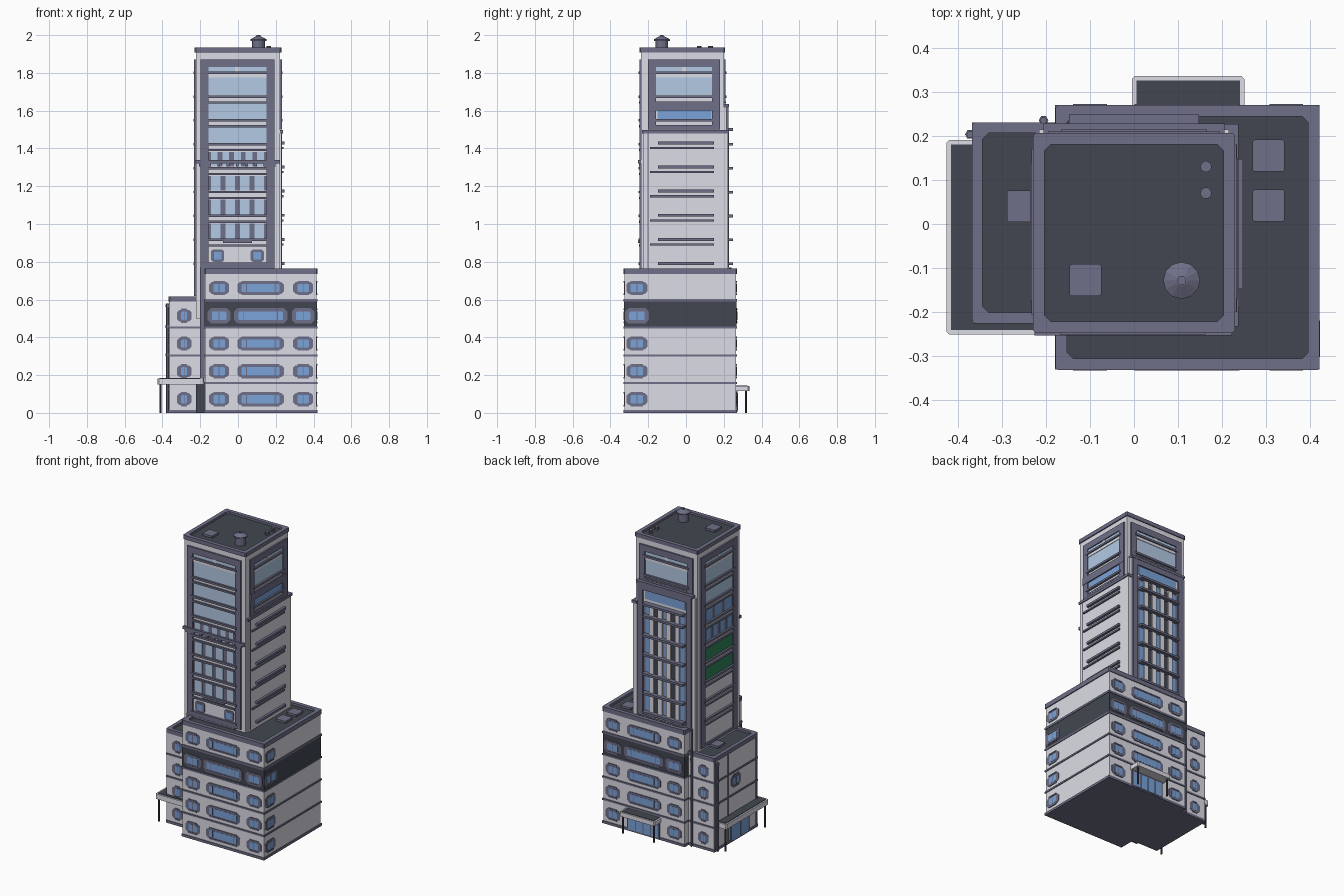
import bpy, bmesh, math

cube = bpy.data.objects.get("Cube")
if cube:
    bpy.data.objects.remove(cube)

COLOURS = {
    "wall": (0.72, 0.72, 0.79), "trim": (0.16, 0.16, 0.25), "dark": (0.054, 0.062, 0.08),
    "blue_glass": (0.20, 0.37, 0.70), "pale_glass": (0.45, 0.59, 0.78), "green": (0.03, 0.23, 0.10),
}
mats = {}
for key, rgb in COLOURS.items():
    m = bpy.data.materials.new(key)
    m.use_nodes = True
    m.diffuse_color = (*rgb, 1)
    m.node_tree.nodes["Principled BSDF"].inputs["Base Color"].default_value = (*rgb, 1)
    mats[key] = m

parts = {}


def mesh_of(name, mat):
    return parts.setdefault((name, mat), bmesh.new())


def loft(name, mat, a, b):
    """Closed solid between two matching outlines."""
    bm = mesh_of(name, mat)
    va, vb = [bm.verts.new(p) for p in a], [bm.verts.new(p) for p in b]
    n = len(a)
    bm.faces.new(va[::-1])
    bm.faces.new(vb)
    for i in range(n):
        j = (i + 1) % n
        bm.faces.new((va[i], va[j], vb[j], vb[i]))


def outline(a0, a1, b0, b1, c=0):
    if not c:
        return [(a0, b0), (a1, b0), (a1, b1), (a0, b1)]
    return [(a0 + c, b0), (a1 - c, b0), (a1, b0 + c), (a1, b1 - c),
            (a1 - c, b1), (a0 + c, b1), (a0, b1 - c), (a0, b0 + c)]


def slab(name, mat, x0, x1, y0, y1, z0, z1, c=0):
    o = outline(x0, x1, y0, y1, c)
    loft(name, mat, [(*p, z0) for p in o], [(*p, z1) for p in o])


def rim(name, mat, x0, x1, y0, y1, z0, z1, w):
    """Parapet ring with cut corners."""
    bm = mesh_of(name, mat)
    rings = []
    for z in (z0, z1):
        for o in (outline(x0, x1, y0, y1, 0.006), outline(x0 + w, x1 - w, y0 + w, y1 - w, 0.014)):
            rings.append([bm.verts.new((*p, z)) for p in o])
    for a, b in ((0, 1), (1, 3), (3, 2), (2, 0)):
        for i in range(8):
            j = (i + 1) % 8
            bm.faces.new((rings[a][i], rings[a][j], rings[b][j], rings[b][i]))


# Sides: front -y, back +y, left +x, right -x; p is the wall plane, d the depth out of it
SIDES = {"front": lambda u, d, z: (u, -d, z), "back": lambda u, d, z: (u, d, z),
         "left": lambda u, d, z: (d, u, z), "right": lambda u, d, z: (-d, u, z)}


def plate(name, mat, side, p, u0, u1, z0, z1, d, c=0):
    o, f = outline(u0, u1, z0, z1, c), SIDES[side]
    loft(name, mat, [f(u, p - 0.004, z) for u, z in o], [f(u, p + d, z) for u, z in o])


def frame(name, mat, side, p, u0, u1, z0, z1, w, d):
    for a, b, lo, hi in ((u0, u0 + w, z0, z1), (u1 - w, u1, z0, z1),
                         (u0 + w, u1 - w, z1 - w, z1), (u0 + w, u1 - w, z0, z0 + w * 0.4)):
        plate(name, mat, side, p, a, b, lo, hi, d)


def pipe(name, mat, x, y, z0, z1, r0, r1=None, n=10):
    r1 = r0 if r1 is None else r1
    ring = [(math.cos(2 * math.pi * i / n), math.sin(2 * math.pi * i / n)) for i in range(n)]
    loft(name, mat, [(x + r0 * a, y + r0 * b, z0) for a, b in ring],
         [(x + r1 * a, y + r1 * b, z1) for a, b in ring])


def window(side, p, u, z, w, big=False):
    """Cut-corner surround with glass, one mullion pair and sills."""
    h = 0.042 if big else 0.031
    plate("window_surrounds", "trim", side, p, u - w / 2, u + w / 2, z - h, z + h, 0.0025, 0.02 if big else 0.012)
    g = w / 2 - 0.022
    plate("window_panes", "blue_glass", side, p, u - g, u + g, z - 0.022, z + 0.022, 0.0035, 0.005)
    for m in ((u - g * 0.75, u + g * 0.75) if w > 0.2 else (u,)):
        plate("window_mullions", "trim", side, p, m - 0.002, m + 0.002, z - 0.022, z + 0.022, 0.0045)
    for s in (-1, 1):
        plate("window_sills", "trim", side, p, u - g, u + g, z + s * 0.034 - 0.004, z + s * 0.034 + 0.004, 0.005)


FLOOR = 0.147
# Base block and side wing
slab("base_block", "wall", -0.175, 0.415, -0.325, 0.265, 0.006, 0.745)
slab("base_dark_floor", "dark", -0.177, 0.417, -0.327, 0.267, 0.45, 0.595)
slab("base_roof", "dark", -0.17, 0.41, -0.32, 0.26, 0.745, 0.75)
rim("base_parapet", "trim", -0.178, 0.421, -0.331, 0.27, 0.735, 0.765, 0.026)
slab("wing_block", "wall", -0.362, -0.17, -0.22, 0.225, 0.006, 0.6)
slab("wing_roof", "dark", -0.357, -0.17, -0.215, 0.22, 0.6, 0.603)
rim("wing_parapet", "trim", -0.367, -0.17, -0.225, 0.23, 0.59, 0.617, 0.024)
for i in range(5):
    z, t = (0, 0.016) if i == 0 else (FLOOR * i + 0.005, 0.011)
    slab("base_bands", "trim", -0.179, 0.42, -0.33, 0.27, z, z + t)
    if i < 4:
        slab("wing_bands", "trim", -0.367, -0.17, -0.225, 0.23, z, z + t)
slab("base_bands", "trim", -0.179, 0.42, -0.33, 0.27, 0.59, 0.601)

# Rows of windows on the lower floors
for i in range(5):
    z, big = 0.073 + FLOOR * i, i == 3
    for side, p in (("front", 0.325), ("back", 0.265)):
        for u, w in ((-0.1, 0.105), (0.12, 0.245), (0.345, 0.105)):
            if side == "front" or i > 0 or u < 0 or u > 0.3:
                window(side, p + 0.002 * big, u, z, w * (1.15 if big else 1), big)
    window("left", 0.415 + 0.002 * big, -0.26, z, 0.11 * (1.15 if big else 1), big)
    if i < 4:
        window("front", 0.22, -0.285, z, 0.075)
        window("back", 0.225, -0.285, z, 0.075)
window("right", 0.362, 0.0, 0.39, 0.1, True)
for u in (-0.212, 0.08, 0.217):
    plate("wing_pilasters", "trim", "right", 0.362, u - 0.006, u + 0.006, 0.006, 0.6, 0.004)

# Entrances with canopies on posts
plate("back_door_frame", "trim", "back", 0.265, 0.005, 0.24, 0.006, 0.115, 0.007)
for i in range(4):
    plate("back_doors", "blue_glass", "back", 0.265, 0.015 + i * 0.055, 0.063 + i * 0.055, 0.012, 0.105, 0.009)
plate("wing_door_frame", "trim", "right", 0.362, -0.13, 0.06, 0.006, 0.13, 0.007)
for u in (-0.12, -0.03):
    plate("wing_doors", "blue_glass", "right", 0.362, u, u + 0.08, 0.012, 0.12, 0.009)
slab("back_canopy", "wall", -0.005, 0.25, 0.26, 0.335, 0.115, 0.143, 0.006)
slab("back_canopy_top", "dark", 0.006, 0.24, 0.26, 0.325, 0.143, 0.146)
slab("wing_canopy", "wall", -0.425, -0.18, -0.25, 0.19, 0.15, 0.183, 0.006)
slab("wing_canopy_top", "dark", -0.415, -0.18, -0.24, 0.18, 0.183, 0.186)
for x, y, z in ((0.01, 0.318, 0.12), (0.235, 0.318, 0.12), (-0.41, -0.235, 0.155), (-0.41, 0.175, 0.155)):
    pipe("canopy_posts", "dark", x, y, 0, z, 0.006)
slab("corner_recess", "dark", -0.222, -0.17, -0.238, -0.2, 0, 0.15)

# Tower core and crown
slab("tower_core", "wall", -0.222, 0.222, -0.237, 0.2, 0.5, 1.915)
slab("tower_roof", "dark", -0.215, 0.215, -0.23, 0.195, 1.915, 1.92)
rim("tower_parapet", "trim", -0.229, 0.229, -0.247, 0.206, 1.908, 1.934, 0.026)

LEDGE = [0.79 + 0.1263 * i for i in range(9)]


def facade(side, p, u0, u1, floors, bottom):
    """Framed recess with a glazing type on each floor."""
    frame("tower_frames", "trim", side, p, u0, u1, bottom, 1.872, 0.042, 0.01)
    a, b = u0 + 0.042, u1 - 0.042
    mid = (a + b) / 2
    plate("tower_lamps", "wall", side, p, mid - 0.012, mid + 0.012, 1.808, 1.83, 0.006)
    plate("tower_spandrels", "wall", side, p, a, b, 1.776, 1.796, 0.006)
    for i, (mat, panes) in floors.items():
        z0 = LEDGE[i] + 0.008
        z1 = 1.83 if i == 7 else LEDGE[i + 1] - (0.04 if panes > 1 else 0.034)
        step = (b - a) / panes
        gap = 0.013 if panes > 1 else 0
        if panes > 1:
            plate("pane_backing", "trim", side, p, a, b, z0, z1, 0.001)
        for k in range(panes):
            plate("tower_glass", mat, side, p, a + k * step + gap, a + (k + 1) * step - gap, z0, z1, 0.003)
    for z in LEDGE:
        if z > bottom:
            plate("tower_ledges", "trim", side, p, a - 0.012, b + 0.012, z - 0.006, z + 0.007, 0.014)
            if z < 1.75:
                plate("tower_ledges", "trim", side, p, a, b, z - 0.036, z - 0.025, 0.011)


pale, blue, green = "pale_glass", "blue_glass", "green"
facade("front", 0.237, -0.198, 0.192, {7: (pale, 1), 6: (pale, 1), 5: (pale, 1), 4: (pale, 5),
                                       3: (pale, 4), 2: (pale, 4), 1: (pale, 4)}, 0.765)
facade("right", 0.222, -0.205, 0.17, {7: (pale, 1), 6: (pale, 1), 5: (blue, 3), 4: (blue, 4),
                                      3: (green, 1), 2: (green, 1)}, 0.62)
facade("left", 0.222, -0.2, 0.18, {7: (pale, 1)}, 1.5)
facade("back", 0.2, -0.195, 0.195, {7: (pale, 1)}, 1.64)
# Lower crown storey on the left side: trim band over a low strip window
plate("left_crown_band", "trim", "left", 0.222, -0.2, 0.18, 1.6, 1.645, 0.012)
plate("left_crown_glass", blue, "left", 0.222, -0.15, 0.135, 1.556, 1.6, 0.004)
# Lowest tower storey facing the base roof
for s in (-1, 1):
    u = -0.003 + s * 0.105
    plate("terrace_window_frames", "trim", "front", 0.237, u - 0.035, u + 0.035, 0.8, 0.865, 0.005, 0.01)
    plate("terrace_windows", blue, "front", 0.237, u - 0.02, u + 0.02, 0.812, 0.853, 0.007)
plate("terrace_lintel", "trim", "front", 0.237, -0.08, 0.075, 0.9, 0.912, 0.016)
# Belt course with blocks
plate("belt_course", "trim", "front", 0.237, -0.225, 0.222, 1.32, 1.338, 0.016)
for i in range(9):
    u = -0.2 + i * 0.049
    plate("belt_blocks", "trim", "front", 0.237, u - 0.007, u + 0.007, 1.305, 1.32, 0.013)

# Left tower panel with louvre stripes
slab("left_panel", "wall", 0.2, 0.231, -0.226, 0.222, 0.75, 1.48)
slab("left_panel_cap", "trim", 0.2, 0.237, -0.232, 0.227, 1.48, 1.497)
plate("left_panel_joint", "trim", "left", 0.231, -0.204, -0.199, 0.76, 1.48, 0.002)
for z in LEDGE[:6]:
    z += (z - 0.79) * 0.012
    plate("louvre_stripes", "trim", "left", 0.231, -0.147, 0.147, z - 0.007, z + 0.008, 0.016)
    if z > 0.8:
        plate("louvre_stripes", "trim", "left", 0.231, -0.19, 0.147, z - 0.032, z - 0.021, 0.009)

# Back tower bay: glazed grid between piers
slab("back_bay", "wall", -0.215, 0.215, 0.19, 0.214, 0.6, 1.62)
slab("back_bay_cap", "trim", -0.205, 0.205, 0.19, 0.228, 1.62, 1.636)
frame("back_bay_frame", "trim", "back", 0.214, -0.195, 0.195, 0.76, 1.62, 0.036, 0.012)
plate("back_bay_top_glass", blue, "back", 0.214, -0.145, 0.145, 1.525, 1.585, 0.003)
plate("back_bay_backing", "trim", "back", 0.214, -0.16, 0.16, 0.77, 1.49, 0.002)
for k in range(5):
    u = -0.124 + k * 0.062
    plate("back_bay_glass", blue if k % 2 == 0 else "dark", "back", 0.214, u - 0.016, u + 0.016, 0.78, 1.48, 0.004)
for k in range(4):
    u = -0.093 + k * 0.062
    plate("back_bay_piers", "wall", "back", 0.214, u - 0.015, u + 0.015, 0.77, 1.49, 0.014)
for z in LEDGE[:6] + [1.5]:
    plate("back_bay_ledges", "trim", "back", 0.214, -0.147, 0.147, z - 0.007, z + 0.007, 0.034)

# Rooftop hatches, vents and water tank
for x, y, z in ((-0.11, -0.127, 1.92), (0.305, 0.155, 0.75), (0.305, 0.042, 0.75), (-0.252, 0.04, 0.603)):
    slab("roof_hatches", "trim", x - 0.036, x + 0.036, y - 0.036, y + 0.036, z, z + 0.014, 0.004)
for y in (0.07, 0.13):
    pipe("roof_vents", "trim", 0.163, y, 1.92, 1.942, 0.013)
pipe("water_tank", "trim", 0.108, -0.128, 1.92, 1.972, 0.034, n=12)
pipe("water_tank_lid", "trim", 0.108, -0.128, 1.97, 1.978, 0.042, n=12)
pipe("water_tank_lid", "trim", 0.108, -0.128, 1.978, 1.994, 0.042, 0.012, n=12)
pipe("water_tank_lid", "trim", 0.108, -0.128, 1.994, 2.0, 0.01, n=12)

# Drain pipes in the corners
slab("front_drain", "trim", -0.2, -0.178, -0.247, -0.225, 0.183, 0.77)
for x, y, z1 in ((-0.205, 0.235, 0.77), (-0.372, 0.203, 0.58)):
    pipe("drain_pipes", "trim", x, y, 0, z1, 0.008, n=6)
    for z in (0.3, 0.45, 0.56):
        pipe("drain_collars", "trim", x, y, z, z + 0.014, 0.011, n=6)

# Turn each collected part into an object
for (name, mat), bm in parts.items():
    bmesh.ops.recalc_face_normals(bm, faces=bm.faces)
    label = name if sum(k[0] == name for k in parts) == 1 else name + "_" + mat
    me = bpy.data.meshes.new(label)
    bm.to_mesh(me)
    bm.free()
    me.materials.append(mats[mat])
    bpy.context.collection.objects.link(bpy.data.objects.new(label, me))
